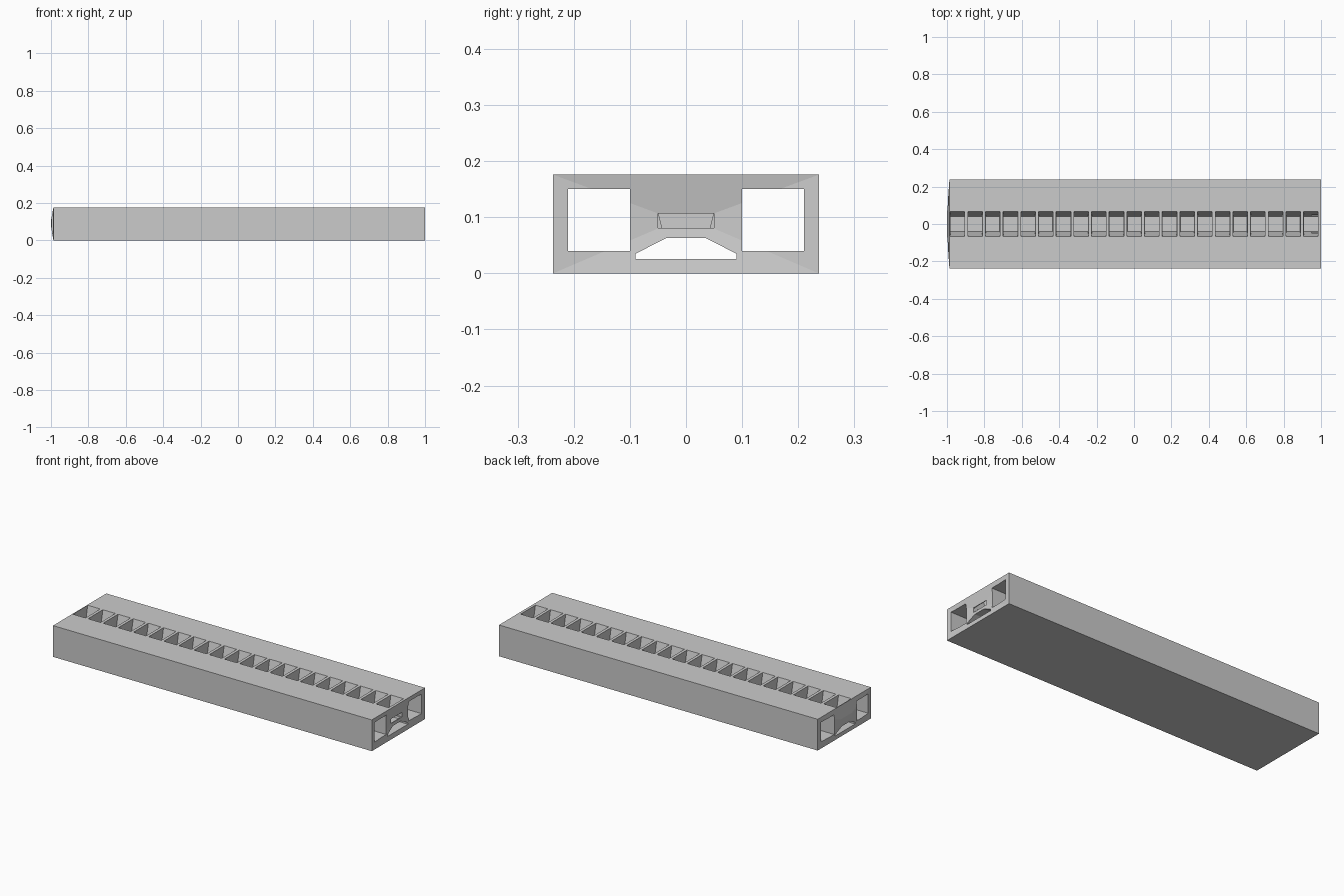
import bpy, bmesh

default = bpy.data.objects.get("Cube")
if default:
    bpy.data.objects.remove(default, do_unlink=True)

grey = bpy.data.materials.new("plain grey")
grey.use_nodes = True
grey.diffuse_color = (0.6, 0.6, 0.6, 1)
grey.node_tree.nodes["Principled BSDF"].inputs["Base Color"].default_value = (0.6, 0.6, 0.6, 1)


def loft(bm, rings):
    """Skin a row of vertex rings and cap both ends."""
    loops = [[bm.verts.new(p) for p in ring] for ring in rings]
    for a, b in zip(loops, loops[1:]):
        n = len(a)
        for i in range(n):
            j = (i + 1) % n
            bm.faces.new((a[i], a[j], b[j], b[i]))
    bm.faces.new(loops[0][::-1])
    bm.faces.new(loops[-1])


def make_object(name, bm):
    bmesh.ops.recalc_face_normals(bm, faces=bm.faces)
    mesh = bpy.data.meshes.new(name)
    bm.to_mesh(mesh)
    bm.free()
    mesh.materials.append(grey)
    obj = bpy.data.objects.new(name, mesh)
    bpy.context.scene.collection.objects.link(obj)
    return obj


def rect(x, y0, y1, z0, z1):
    return [(x, y0, z0), (x, y1, z0), (x, y1, z1), (x, y0, z1)]


def flat_rect(z, x0, x1, half):
    return [(x0, -half, z), (x1, -half, z), (x1, half, z), (x0, half, z)]


# Long body: raised pyramid end on one side, matching hollow on the other
W, H = 0.237, 0.176
KEY = (-0.05, 0.05, 0.08, 0.107)
bm = bmesh.new()
loft(bm, [rect(-1, *KEY), rect(-0.987, -W, W, 0, H),
          rect(1, -W, W, 0, H), rect(0.988, *KEY)])
body = make_object("channel_body", bm)

# Lengthwise tunnels: two square ones and a low trapezoid
bm = bmesh.new()
for side in (-1, 1):
    loft(bm, [rect(x, side * 0.1, side * 0.21, 0.04, 0.15) for x in (-1.2, 1.2)])
half = [(0.09, 0.026), (0.09, 0.035), (0.035, 0.063)]
profile = half + [(-y, z) for y, z in reversed(half)]
loft(bm, [[(x, y, z) for y, z in profile] for x in (-1.2, 1.2)])
tunnels = make_object("tunnel_cutter", bm)

# Row of pockets along the top, narrowing towards the floor
bm = bmesh.new()
for i in range(21):
    x = -0.944 + i * 0.0945
    loft(bm, [flat_rect(0.07, x - 0.037, x + 0.037, 0.04),
              flat_rect(H, x - 0.039, x + 0.039, 0.066),
              flat_rect(0.3, x - 0.039, x + 0.039, 0.066)])
pockets = make_object("pocket_cutter", bm)

# Key slot in the hollow end
bm = bmesh.new()
loft(bm, [rect(x, -0.0495, 0.0495, 0.0805, 0.1065) for x in (0.95, 1.2)])
slot = make_object("slot_cutter", bm)

# Cut everything out of the body
bpy.context.view_layer.objects.active = body
body.select_set(True)
for cutter in (tunnels, pockets, slot):
    cutter.hide_render = True
    mod = body.modifiers.new(cutter.name, "BOOLEAN")
    mod.operation = "DIFFERENCE"
    mod.solver = "EXACT"
    mod.object = cutter
    bpy.ops.object.modifier_apply(modifier=mod.name)
    bpy.data.objects.remove(cutter, do_unlink=True)
